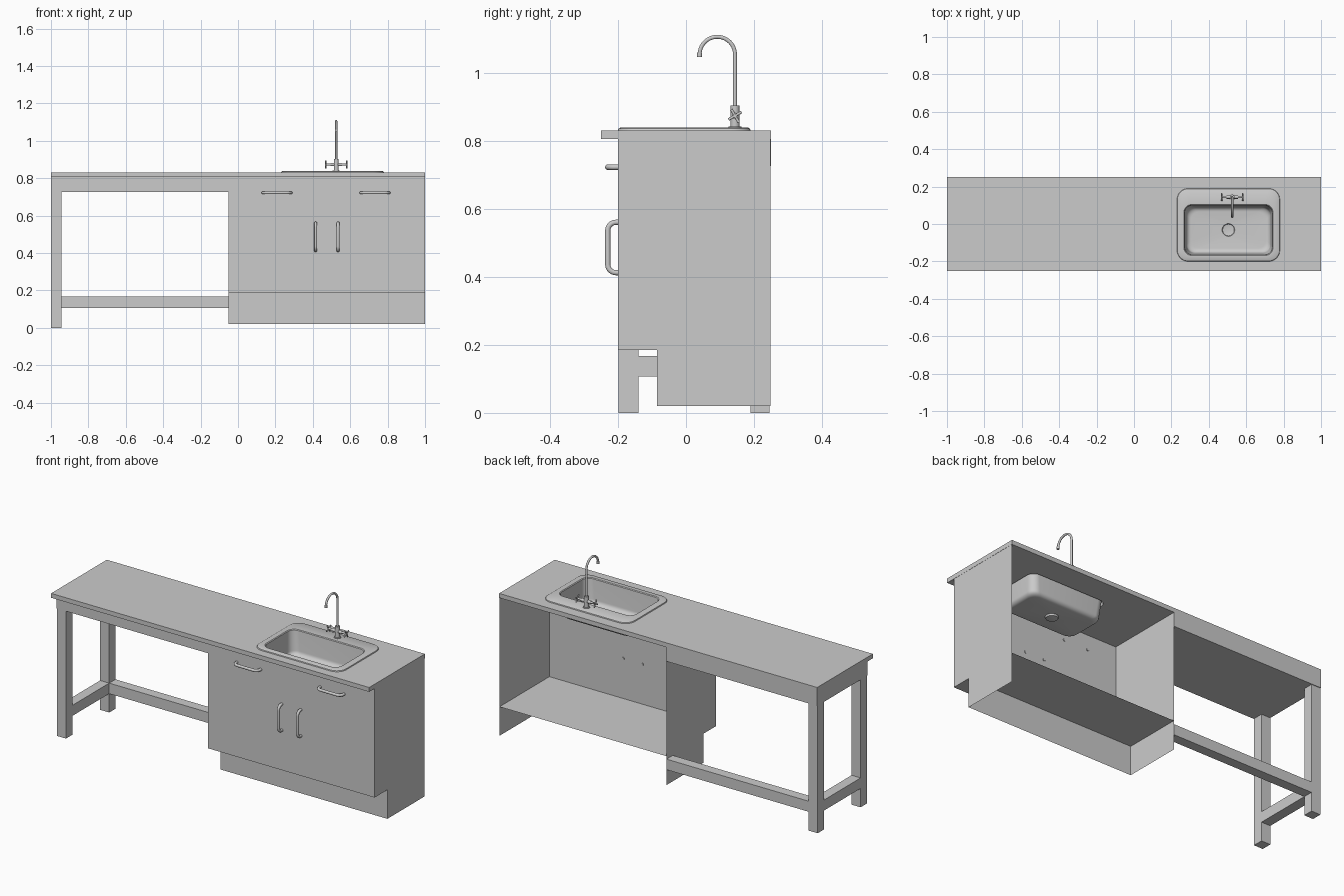
import bpy, bmesh, math
from mathutils import Vector

if "Cube" in bpy.data.objects:
    bpy.data.objects.remove(bpy.data.objects["Cube"])


def finish(name, bm, smooth=False, recalc=True):
    if recalc:
        bmesh.ops.recalc_face_normals(bm, faces=bm.faces)
    mesh = bpy.data.meshes.new(name)
    bm.to_mesh(mesh)
    bm.free()
    ob = bpy.data.objects.new(name, mesh)
    bpy.context.collection.objects.link(ob)
    if smooth:
        activate(ob)
        bpy.ops.object.shade_smooth_by_angle(angle=math.radians(35))
    return ob


def activate(ob):
    bpy.ops.object.select_all(action='DESELECT')
    ob.select_set(True)
    bpy.context.view_layer.objects.active = ob


def box(name, x, y, z):
    bm = bmesh.new()
    bmesh.ops.create_cube(bm, size=1)
    for v in bm.verts:
        v.co = Vector((r[0] + (c + 0.5) * (r[1] - r[0]) for c, r in zip(v.co, (x, y, z))))
    return finish(name, bm)


def rod(name, a, b, r, sides=20):
    a, b = Vector(a), Vector(b)
    bm = bmesh.new()
    bmesh.ops.create_cone(bm, cap_ends=True, segments=sides, radius1=r, radius2=r, depth=(b - a).length)
    turn = Vector((0, 0, 1)).rotation_difference(b - a)
    for v in bm.verts:
        v.co = turn @ v.co + (a + b) / 2
    return finish(name, bm, True)


def tube(name, points, r):
    cu = bpy.data.curves.new(name, 'CURVE')
    cu.dimensions = '3D'
    cu.bevel_depth, cu.bevel_resolution, cu.use_fill_caps = r, 3, True
    sp = cu.splines.new('POLY')
    sp.points.add(len(points) - 1)
    for p, co in zip(sp.points, points):
        p.co = (*co, 1)
    ob = bpy.data.objects.new(name, cu)
    bpy.context.collection.objects.link(ob)
    activate(ob)
    bpy.ops.object.convert(target='MESH')
    bpy.ops.object.shade_smooth_by_angle(angle=math.radians(40))
    return bpy.context.object


def rounded_rect(cx, cy, hw, hh, r, z, seg=8):
    pts = []
    for i, (sx, sy) in enumerate(((1, 1), (-1, 1), (-1, -1), (1, -1))):
        for k in range(seg + 1):
            a = math.pi / 2 * (i + k / seg)
            pts.append((cx + sx * (hw - r) + r * math.cos(a), cy + sy * (hh - r) + r * math.sin(a), z))
    return pts


def loft(name, rings, cap_start=False, cap_end=True, smooth=True):
    bm = bmesh.new()
    loops = [[bm.verts.new(p) for p in ring] for ring in rings]
    n = len(loops[0])
    for a, b in zip(loops, loops[1:]):
        for i in range(n):
            j = (i + 1) % n
            bm.faces.new((a[i], a[j], b[j], b[i]))
    if cap_start:
        bm.faces.new(loops[0])
    if cap_end:
        bm.faces.new(loops[-1])
    bmesh.ops.remove_doubles(bm, verts=bm.verts, dist=1e-5)
    return finish(name, bm, smooth)


# Worktop with a cut-out for the basin
SX, SY = 0.505, -0.032
worktop = box("worktop", (-1, 1), (-0.25, 0.25), (0.805, 0.83))
cutter = loft("basin_cutter", [rounded_rect(SX, SY, 0.24, 0.138, 0.045, z) for z in (0.75, 0.9)], True, True, False)
cutter.hide_render = True
cut = worktop.modifiers.new("cutout", 'BOOLEAN')
cut.operation, cut.solver, cut.object = 'DIFFERENCE', 'EXACT', cutter
activate(worktop)
bpy.ops.object.modifier_apply(modifier=cut.name)
bpy.data.objects.remove(cutter)

# Sink: raised rim, rounded basin and drain
RY = -0.005
rings = [rounded_rect(SX, RY, 0.275, 0.195, 0.06, 0.83),
         rounded_rect(SX, RY, 0.273, 0.193, 0.058, 0.835),
         rounded_rect(SX, RY, 0.268, 0.188, 0.055, 0.838),
         rounded_rect(SX, SY, 0.239, 0.137, 0.045, 0.838),
         rounded_rect(SX, SY, 0.235, 0.133, 0.042, 0.834)]
for k in range(7):
    a = math.pi / 2 * k / 6
    inset = 0.01 + 0.025 * (1 - math.cos(a))
    rings.append(rounded_rect(SX, SY, 0.235 - inset, 0.133 - inset, 0.045, 0.725 - 0.025 * math.sin(a)))
rings += [rounded_rect(SX, SY, 0.034, 0.034, 0.034, 0.697),
          rounded_rect(SX, SY, 0.031, 0.031, 0.031, 0.688),
          rounded_rect(SX, SY, 0.022, 0.022, 0.022, 0.686)]
loft("sink_basin", rings)

# Cabinet shell of thin sheets, open at the back and underneath
X0, X1, YF, YK, YB = -0.05, 0.999, -0.2, -0.085, 0.248
side = [(YF, 0.805), (YF, 0.185), (YK, 0.185), (YK, 0.02), (YB, 0.02), (YB, 0.805)]
bm = bmesh.new()
left, right = ([bm.verts.new((x, y, z)) for y, z in side] for x in (X0, X1))
bm.faces.new(left)
bm.faces.new(right[::-1])
for i in range(3):
    bm.faces.new((left[i], right[i], right[i + 1], left[i + 1]))
finish("cabinet_shell", bm)
bm = bmesh.new()
bm.faces.new([bm.verts.new((x, y, 0.185)) for x, y in ((X0, YK), (X1, YK), (X1, YB), (X0, YB))])
finish("cabinet_floor", bm, recalc=False)

# Table frame
box("table_apron", (-1, X0), (-0.2, 0.25), (0.725, 0.805))
for name, y in (("front_leg", (-0.198, -0.14)), ("back_leg", (0.19, 0.246))):
    box(name, (-1, -0.943), y, (0, 0.725))
box("side_stretcher", (-1, -0.943), (-0.14, 0.19), (0.107, 0.167))
box("back_stretcher", (-0.943, X0), (0.19, 0.246), (0.107, 0.167))


# Bow handles: ends in the front sheet, rounded corners
def handle(name, x, z, half, upright):
    prof, r, out = [], 0.024, -0.23
    for s in (-1, 1):
        arc = [(s * (half - r + r * math.cos(a)), out + r - r * math.sin(a))
               for a in (math.pi / 2 * k / 6 for k in range(7))]
        part = [(s * half, YF + 0.004)] + arc
        prof += part if s < 0 else part[::-1]
    tube(name, [(x, y, z + t) if upright else (x + t, y, z) for t, y in prof], 0.008)


for x in (0.208, 0.732):
    handle("drawer_handle", x, 0.722, 0.075, False)
for x in (0.415, 0.535):
    handle("door_handle", x, 0.486, 0.074, True)

# Tap: body, swan neck, cross bar and spoked knobs
TX, TY, TZ = 0.525, 0.144, 0.873
rod("tap_flange", (TX, TY, 0.83), (TX, TY, 0.842), 0.019)
rod("tap_body", (TX, TY, 0.835), (TX, TY, 0.903), 0.013)
R, CZ = 0.052, 1.053
neck = [(TX, TY, 0.9)] + [(TX, TY - R + R * math.cos(a), CZ + R * math.sin(a))
                          for a in (math.pi * k / 20 for k in range(21))]
tube("tap_neck", neck, 0.006)
rod("tap_spout_tip", (TX, TY - 2 * R, CZ + 0.006), (TX, TY - 2 * R, CZ - 0.007), 0.0075)
rod("tap_cross_bar", (TX - 0.06, TY, TZ), (TX + 0.06, TY, TZ), 0.006)
for s in (-1, 1):
    x = TX + s * 0.056
    rod("tap_valve", (TX + s * 0.01, TY, TZ), (TX + s * 0.03, TY, TZ), 0.009)
    for a in (math.radians(30), math.radians(120)):
        dy, dz = 0.022 * math.cos(a), 0.022 * math.sin(a)
        rod("tap_knob_spoke", (x, TY - dy, TZ - dz), (x, TY + dy, TZ + dz), 0.004, 12)
